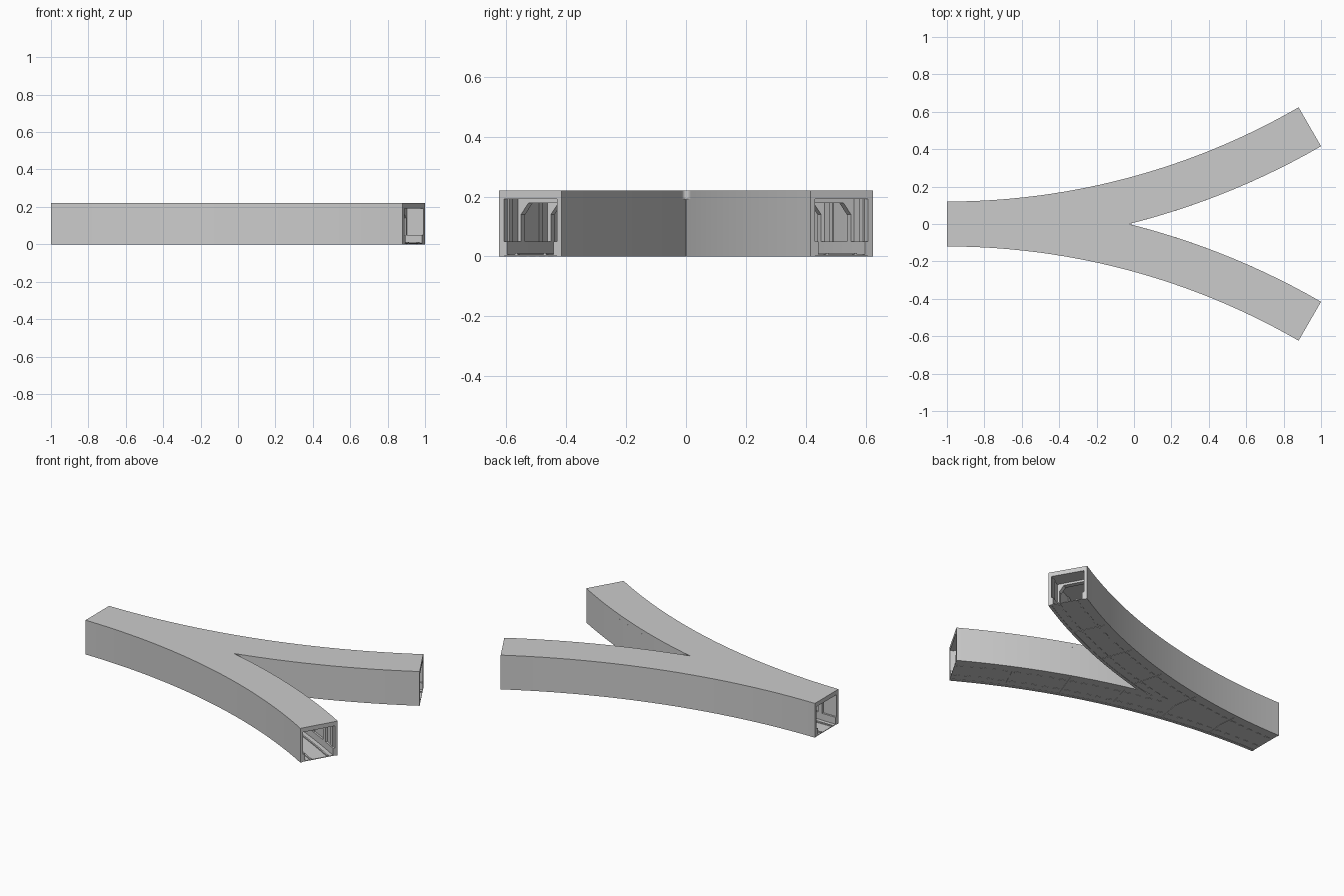
import bpy
import bmesh
from math import sin, cos, acos, radians

cube = bpy.data.objects.get("Cube")
if cube:
    bpy.data.objects.remove(cube, do_unlink=True)

R = 3.88          # radius of each branch centreline
HALF = 0.12       # half the tunnel width
WALL = 0.018
HEIGHT = 0.22
CEIL = 0.192
SWEEP = 30        # degrees turned by each branch
INNER, OUTER = R - HALF, R + HALF


def split_angle(radius):
    """Angle at which a given radius crosses the centre plane."""
    return acos(R / radius) * 180 / 3.14159265


TIP = split_angle(OUTER)

concrete = bpy.data.materials.new("concrete_grey")
concrete.use_nodes = True
grey = (0.6, 0.6, 0.6, 1)
concrete.diffuse_color = grey
concrete.node_tree.nodes["Principled BSDF"].inputs["Base Color"].default_value = grey


def box(r0, r1, z0, z1):
    return [(r0, z0), (r1, z0), (r1, z1), (r0, z1)]


def flip(profile):
    """Reflect a cross-section to the other side of the tunnel."""
    return [(2 * R - r, z) for r, z in reversed(profile)]


def sweep(bm, profile, a0, a1, clip=True):
    """Sweep an (r, z) profile along the arc, cut at the centre plane."""
    n = max(1, round((a1 - a0) / 1.25))
    angles = [a0 + (a1 - a0) * i / n for i in range(n + 1)]
    if clip and a0 < TIP < a1:
        angles = sorted(angles + [TIP])
    rings = []
    for a in angles:
        s, c = sin(radians(a)), cos(radians(a))
        ring = []
        for r, z in profile:
            if clip:
                r = min(r, R / c)
            ring.append(bm.verts.new((r * s - 1, R - r * c, z)))
        rings.append(ring)
    count = len(profile)
    for p, q in zip(rings, rings[1:]):
        for i in range(count):
            j = (i + 1) % count
            bm.faces.new((p[i], p[j], q[j], q[i]))
    bm.faces.new(rings[0][::-1])
    bm.faces.new(rings[-1])


def finish(name, bm):
    """Drop hidden centre faces, mirror to the second branch, shade."""
    bmesh.ops.remove_doubles(bm, verts=bm.verts, dist=0.00001)
    seam = [f for f in bm.faces if all(abs(v.co.y) < 0.00001 for v in f.verts)]
    bmesh.ops.delete(bm, geom=seam, context='FACES')
    bmesh.ops.recalc_face_normals(bm, faces=bm.faces)
    mesh = bpy.data.meshes.new(name)
    bm.to_mesh(mesh)
    bm.free()
    mesh.materials.append(concrete)
    obj = bpy.data.objects.new(name, mesh)
    bpy.context.collection.objects.link(obj)
    mirror = obj.modifiers.new("second_branch", 'MIRROR')
    mirror.use_axis = (False, True, False)
    mirror.merge_threshold = 0.00001
    bpy.ops.object.select_all(action='DESELECT')
    obj.select_set(True)
    bpy.context.view_layer.objects.active = obj
    bpy.ops.object.shade_smooth_by_angle(angle=radians(20))


def part(name, pieces):
    bm = bmesh.new()
    for piece in pieces:
        sweep(bm, *piece)
    finish(name, bm)


# Shell: roof, floor and side walls
part("roof", [(box(INNER, OUTER, CEIL, HEIGHT), 0, SWEEP)])
part("floor", [(box(INNER + WALL, OUTER - WALL, 0.002, 0.006), 0, SWEEP)])
outside = box(INNER, INNER + WALL, 0, CEIL)
part("outside_wall", [(outside, 0, SWEEP)])
part("fork_wall", [(flip(outside), split_angle(OUTER - WALL), SWEEP)])

# Low kerbs along the foot of the walls
kerb = box(INNER + WALL, INNER + WALL + 0.012, 0.006, 0.05)
part("kerbs", [(kerb, 0, SWEEP),
               (flip(kerb), split_angle(OUTER - WALL - 0.012), SWEEP)])

# Arch ribs: pillar, corner bracket and ceiling beam
face = INNER + WALL


def half_rib(reach):
    return [(face, 0.05), (face + 0.012, 0.05), (face + 0.012, 0.14),
            (face + 0.04, 0.178), (reach, 0.178), (reach, CEIL), (face, CEIL)]


ribs, pilasters = [], []
slim = box(face, face + 0.005, 0.05, CEIL)
for i in range(9):
    a = (i + 0.5) * SWEEP / 9
    forked = a > TIP
    ribs.append((half_rib(R if forked else OUTER), a - 0.22, a + 0.22))
    pilasters.append((slim, a + 0.9, a + 1.3))
    if forked:
        ribs.append((flip(half_rib(R)), a - 0.22, a + 0.22))
        pilasters.append((flip(slim), a + 0.9, a + 1.3))
part("arch_ribs", ribs)
part("wall_pilasters", pilasters)

# Track: two rails per branch
part("rails", [(box(R + s * 0.055 - 0.005, R + s * 0.055 + 0.005, 0.006, 0.012),
                0, SWEEP, False) for s in (-1, 1)])

# Underside: cross joints and short rail fixings
part("underside_joints", [(box(face, OUTER - WALL, 0, 0.002), a - 0.04, a + 0.04)
                          for a in range(5, SWEEP, 5)])
part("rail_fixings", [(box(R + s * 0.055 - 0.006, R + s * 0.055 + 0.006, 0, 0.002),
                       i + 0.3, i + 0.8)
                      for i in range(SWEEP) for s in (-1, 1)
                      if s < 0 or i > 10])
